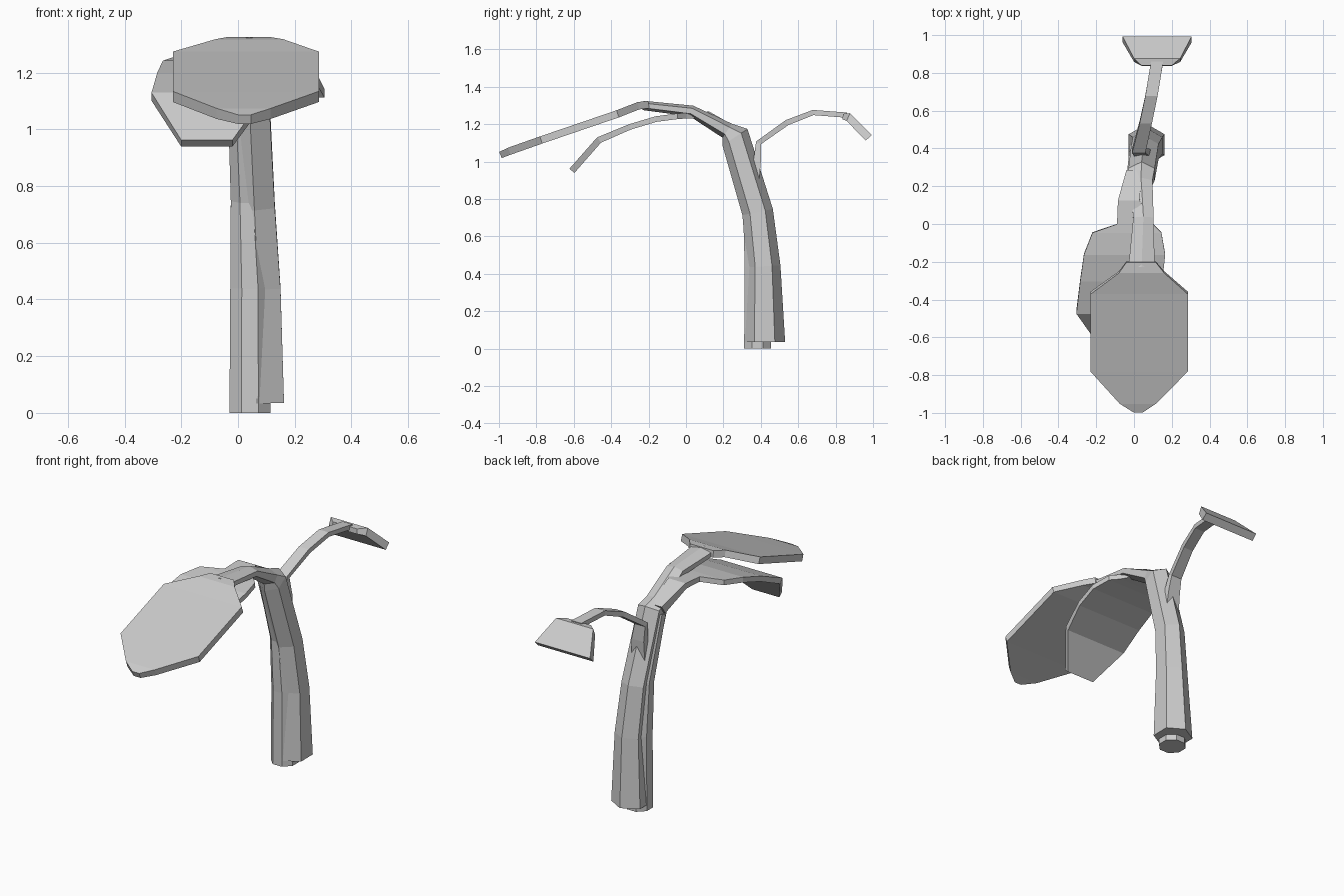
import bpy, math
from mathutils import Vector

if "Cube" in bpy.data.objects:
    bpy.data.objects.remove(bpy.data.objects["Cube"])

X = Vector((1, 0, 0))


def loft(name, rings):
    """Skin equal-sized rings and cap both ends."""
    n = len(rings[0])
    verts = [v for r in rings for v in r]
    faces = [(k * n + i, k * n + (i + 1) % n, (k + 1) * n + (i + 1) % n, (k + 1) * n + i)
             for k in range(len(rings) - 1) for i in range(n)]
    last = (len(rings) - 1) * n
    faces += [tuple(reversed(range(n))), tuple(range(last, last + n))]
    me = bpy.data.meshes.new(name)
    me.from_pydata(verts, [], faces)
    ob = bpy.data.objects.new(name, me)
    bpy.context.collection.objects.link(ob)
    bpy.context.view_layer.objects.active = ob
    ob.select_set(True)
    bpy.ops.object.mode_set(mode='EDIT')
    bpy.ops.mesh.select_all(action='SELECT')
    bpy.ops.mesh.normals_make_consistent(inside=False)
    bpy.ops.object.mode_set(mode='OBJECT')
    ob.select_set(False)
    return ob


def normals(pts):
    """Normal of the path in the side plane at each point."""
    flat = [Vector((0, p.y, p.z)) for p in pts]
    dirs = [(b - a).normalized() for a, b in zip(flat, flat[1:])]
    dirs = [dirs[0]] + dirs + [dirs[-1]]
    return [X.cross(a + b).normalized() for a, b in zip(dirs, dirs[1:])]


def tube(name, path, n):
    """path: x, y, z, half width, half depth."""
    pts = [Vector(p[:3]) for p in path]
    off = math.pi / 2 if n == 6 else math.pi / n
    angs = [off + math.tau * i / n for i in range(n)]
    return loft(name, [[c + X * p[3] * math.cos(a) + nv * p[4] * math.sin(a) for a in angs]
                       for p, c, nv in zip(path, pts, normals(pts))])


def strip(name, path):
    """path: left x, right x, y, z, thickness."""
    pts = [Vector(((p[0] + p[1]) / 2, p[2], p[3])) for p in path]
    rings = []
    for p, c, nv in zip(path, pts, normals(pts)):
        w, t = X * (p[1] - p[0]) / 2, nv * p[4] / 2
        rings.append([c - w - t, c + w - t, c + w + t, c - w + t])
    return loft(name, rings)


# main stalk bending forward into the neck of the upper leaf
tube("main_stalk", [
    (.067, .42, .035, .11, .11), (.072, .415, .44, .09, .09), (.058, .383, .73, .083, .083),
    (.04, .262, 1.13, .08, .08), (.037, .22, 1.165, .07, .045),
    (.05, .03, 1.27, .062, .03), (.04, -.23, 1.3, .08, .025)], 6)

# slimmer stalk pressed against the front left of the main one
tube("inner_stalk", [
    (.042, .383, 0, .078, .078), (.042, .383, .44, .075, .075),
    (.03, .36, .75, .06, .06), (.01, .26, 1.12, .05, .05)], 8)

# upper leaf, a flat sloping plate
strip("upper_leaf", [
    (-.04, .115, -.2, 1.305, .04), (-.08, .16, -.255, 1.298, .04),
    (-.23, .285, -.365, 1.255, .04), (-.23, .285, -.775, 1.115, .04),
    (-.075, .115, -.945, 1.055, .04), (0, .045, -.992, 1.035, .035)])

# lower leaf, drooping in two folds
strip("lower_leaf", [
    (-.04, .04, .27, 1.15, .06), (-.085, .03, .12, 1.25, .035), (-.09, .1, .0, 1.245, .03),
    (-.22, .145, -.045, 1.242, .03), (-.265, .165, -.16, 1.227, .03),
    (-.285, .15, -.3, 1.185, .03), (-.305, .1, -.465, 1.115, .035),
    (-.2, -.02, -.61, .95, .035)])

# thin flower stem leaving the back of the stalk
strip("flower_stem", [
    (0, .09, .36, .88, .06), (0, .08, .38, 1.0, .04), (-.01, .06, .388, 1.1, .03),
    (.03, .095, .54, 1.208, .03), (.06, .125, .68, 1.262, .028), (.09, .155, .86, 1.248, .028)])

# flower head, a flared plate tipping downward
strip("flower_head", [
    (.04, .2, .838, 1.24, .03), (0, .245, .868, 1.238, .045), (-.06, .305, .977, 1.127, .045)])
